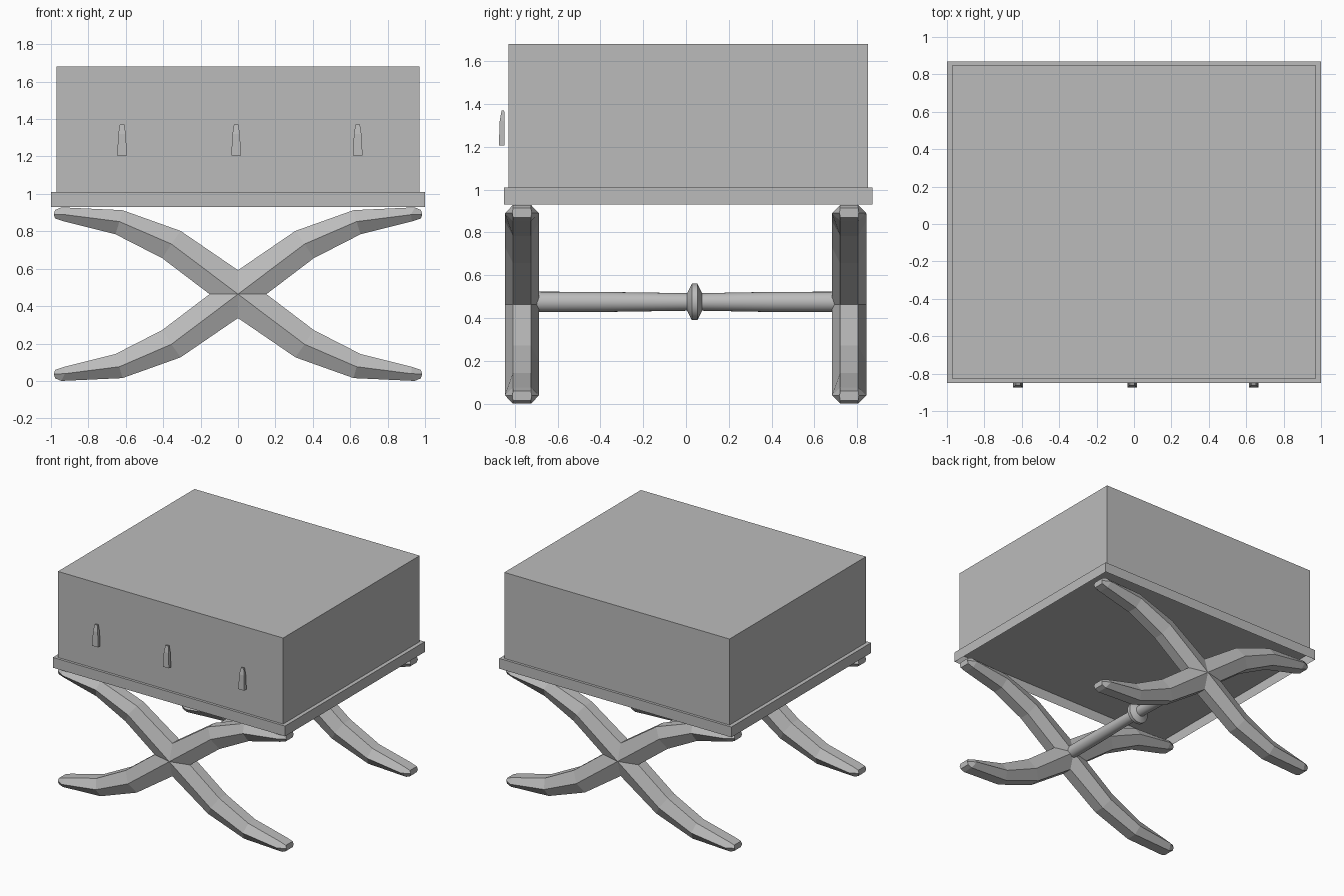
import bpy, bmesh, math
from mathutils import Vector

cube = bpy.data.objects.get("Cube")
if cube:
    bpy.data.objects.remove(cube, do_unlink=True)

GREY = bpy.data.materials.new("plain grey")
GREY.use_nodes = True
GREY.diffuse_color = (0.5, 0.5, 0.5, 1)
GREY.node_tree.nodes["Principled BSDF"].inputs["Base Color"].default_value = (0.5, 0.5, 0.5, 1)


def finish(name, bm, recalc=True):
    if recalc:
        bmesh.ops.recalc_face_normals(bm, faces=bm.faces)
    mesh = bpy.data.meshes.new(name)
    bm.to_mesh(mesh)
    bm.free()
    mesh.materials.append(GREY)
    obj = bpy.data.objects.new(name, mesh)
    bpy.context.collection.objects.link(obj)
    return obj


def box(name, lo, hi, open_bottom=False):
    lo, hi = Vector(lo), Vector(hi)
    bm = bmesh.new()
    bmesh.ops.create_cube(bm, size=1)
    for v in bm.verts:
        v.co = (lo + hi) / 2 + v.co * (hi - lo)
    if open_bottom:
        bottom = [f for f in bm.faces if f.normal.z < -0.5]
        bmesh.ops.delete(bm, geom=bottom, context='FACES_ONLY')
    return finish(name, bm, not open_bottom)


def loft(bm, rings, cap_start=True, cap_end=True):
    rows = [[bm.verts.new(p) for p in ring] for ring in rings]
    n = len(rows[0])
    for a, b in zip(rows, rows[1:]):
        for i in range(n):
            j = (i + 1) % n
            bm.faces.new((a[i], a[j], b[j], b[i]))
    if cap_start:
        bm.faces.new(rows[0])
    if cap_end:
        bm.faces.new(rows[-1])


# Chest body on an open-bottomed skirt
box("chest_body", (-0.97, -0.83, 1.01), (0.97, 0.85, 1.68))
box("chest_skirt", (-1, -0.85, 0.93), (1, 0.87, 1.01), open_bottom=True)

# Tapered pulls along the front
for side, x in (("right", -0.62), ("middle", -0.01), ("left", 0.64)):
    bm = bmesh.new()
    rings = []
    for z, half, front, back in ((1.205, 0.026, -0.874, -0.847),
                                 (1.32, 0.02, -0.87, -0.847),
                                 (1.37, 0.012, -0.861, -0.849)):
        rings.append([(x - half, front, z), (x + half, front, z),
                      (x + half, back, z), (x - half, back, z)])
    loft(bm, rings)
    finish("pull_" + side, bm)

# Crossed legs: one hexagonal arm, mirrored into four.
# Each station: upper edge, ridge, lower edge (x, z from the crossing), ridge half depth
STATIONS = [
    ((0, 0.128), (0, 0), (0.152, 0), 0.08),
    ((0.307, 0.338), (0.356, 0.268), (0.405, 0.192), 0.08),
    ((0.618, 0.449), (0.634, 0.388), (0.655, 0.32), 0.08),
    ((0.945, 0.464), (0.925, 0.425), (0.93, 0.389), 0.08),
    ((0.978, 0.45), (0.985, 0.427), (0.978, 0.405), 0.045),
]
CROSS_Z = 0.464


def cross_legs(name, y):
    bm = bmesh.new()
    for sx in (-1, 1):
        for sz in (-1, 1):
            rings = []
            for top, ridge, low, depth in STATIONS:
                flat = 0.042
                ring = [(top, -flat), (top, flat), (ridge, depth),
                        (low, flat), (low, -flat), (ridge, -depth)]
                rings.append([(sx * p[0], y + d, CROSS_Z + sz * p[1]) for p, d in ring])
            loft(bm, rings, cap_start=False)
    bmesh.ops.remove_doubles(bm, verts=bm.verts, dist=0.0005)
    return finish(name, bm)


cross_legs("front_cross_legs", -0.766)
cross_legs("back_cross_legs", 0.762)

# Turned stretcher with a central collar
PROFILE = [(-0.72, 0.048), (-0.4, 0.047), (0.005, 0.041), (0.027, 0.085),
           (0.053, 0.085), (0.075, 0.041), (0.4, 0.047), (0.72, 0.048)]
SIDES = 24
bm = bmesh.new()
loft(bm, [[(r * math.cos(math.tau * i / SIDES), y, 0.475 + r * math.sin(math.tau * i / SIDES))
           for i in range(SIDES)] for y, r in PROFILE])
stretcher = finish("stretcher", bm)
bpy.ops.object.select_all(action='DESELECT')
stretcher.select_set(True)
bpy.context.view_layer.objects.active = stretcher
bpy.ops.object.shade_smooth_by_angle(angle=math.radians(40))
